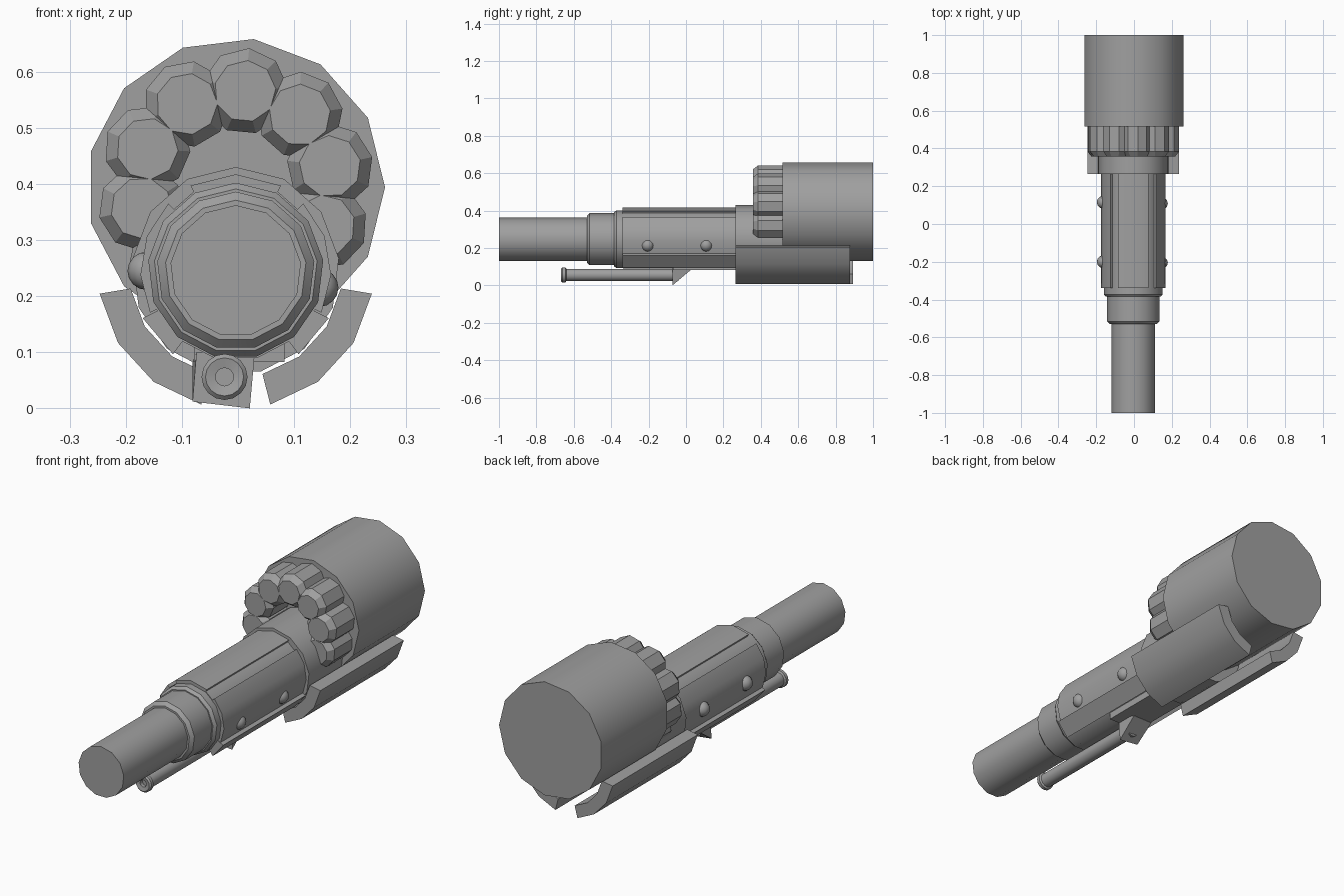
import bpy, bmesh, math

if "Cube" in bpy.data.objects:
    bpy.data.objects.remove(bpy.data.objects["Cube"])

CX, CZ = -0.004, 0.245          # barrel axis

metal = bpy.data.materials.new("grey_metal")
metal.diffuse_color = (0.35, 0.35, 0.35, 1)
metal.use_nodes = True
metal.node_tree.nodes["Principled BSDF"].inputs["Base Color"].default_value = metal.diffuse_color


def finish(name, bm):
    bmesh.ops.recalc_face_normals(bm, faces=bm.faces)
    mesh = bpy.data.meshes.new(name)
    bm.to_mesh(mesh)
    bm.free()
    mesh.materials.append(metal)
    ob = bpy.data.objects.new(name, mesh)
    bpy.context.collection.objects.link(ob)
    bpy.ops.object.select_all(action='DESELECT')
    ob.select_set(True)
    bpy.context.view_layer.objects.active = ob
    bpy.ops.object.shade_smooth_by_angle(angle=math.radians(30))
    return ob


def loft(name, loops):
    """Skin a row of equal loops and cap both ends."""
    bm = bmesh.new()
    rows = [[bm.verts.new(p) for p in loop] for loop in loops]
    for a, b in zip(rows, rows[1:]):
        for i in range(len(a)):
            j = (i + 1) % len(a)
            bm.faces.new((a[i], a[j], b[j], b[i]))
    bm.faces.new(rows[0])
    bm.faces.new(rows[-1][::-1])
    return finish(name, bm)


def polar(r, deg, cx=CX, cz=CZ):
    a = math.radians(deg)
    return cx + r * math.cos(a), cz + r * math.sin(a)


def lathe(name, profile, cx=CX, cz=CZ, sides=13, phase=90):
    """Turned part along y from (radius, y) pairs."""
    loops = []
    for r, y in profile:
        ring = [polar(r, phase + 360 * i / sides, cx, cz) for i in range(sides)]
        loops.append([(x, y, z) for x, z in ring])
    return loft(name, loops)


def prism(name, outline, y0, y1):
    return loft(name, [[(x, y, z) for x, z in outline] for y in (y0, y1)])


def arc_plate(name, r_in, r_out, a0, a1, steps, y0, y1):
    angles = [a0 + (a1 - a0) * i / steps for i in range(steps + 1)]
    outline = [polar(r_out, a) for a in angles] + [polar(r_in, a) for a in angles[::-1]]
    return prism(name, outline, y0, y1)


# Barrel, stepped sleeve, body core and rear collar
lathe("barrel", [(0.117, -1), (0.117, -0.5)])
lathe("sleeve", [(0.126, -0.53), (0.141, -0.515), (0.141, -0.38)])
lathe("sleeve_ring", [(0.146, -0.385), (0.157, -0.372), (0.157, -0.33)])
lathe("body_core", [(0.160, -0.338), (0.160, 0.30)])
lathe("rear_collar", [(0.185, 0.265), (0.185, 0.52)])

# Raised plates around the body
arc_plate("top_plate", 0.13, 0.172, 62, 118, 2, -0.34, 0.27)
for side in ("right", "left"):
    def m(a):
        return a if side == "right" else 180 - a
    arc_plate(side + "_plate", 0.13, 0.170, m(-26), m(45), 3, -0.34, 0.27)
    arc_plate(side + "_lower_plate", 0.13, 0.186, m(-53), m(-27), 1, -0.34, 0.27)
    # Curved lower shroud
    arc_plate(side + "_shroud", 0.19, 0.246, m(-75.5), m(-9.5), 3, 0.265,
              0.878 if side == "right" else 0.892)

# Round rivets on the sides
for side, x, z, ys in (("right", 0.145, 0.215, (-0.205, 0.108)),
                       ("left", -0.163, 0.245, (-0.2, 0.115))):
    for y in ys:
        bm = bmesh.new()
        bmesh.ops.create_uvsphere(bm, u_segments=12, v_segments=8, radius=0.034)
        bmesh.ops.translate(bm, verts=bm.verts, vec=(x, y, z))
        finish(side + "_rivet", bm)

# Rear drum and its ring of chamfered cells
DX, DZ = -0.004, 0.394
lathe("rear_drum", [(0.266, 0.515), (0.266, 1)], DX, DZ, 13, 0)
for k in range(10):
    a = 84.5 + 36 * k
    x, z = polar(0.172, a, DX, DZ)
    lathe("cell", [(0.055, 0.357), (0.077, 0.385), (0.077, 0.53)], x, z, 9, a)

# Rod slung under the barrel, with an open flanged tip
lathe("under_rod", [(0.016, -0.645), (0.016, -0.663), (0.034, -0.667), (0.041, -0.66),
                    (0.041, -0.645), (0.033, -0.64), (0.033, -0.04)], -0.024, 0.056, 16)

# Wedge bracket holding the rod, and the belly rail
front = [(-0.074, 0.10), (-0.081, 0.012), (0.021, 0.0), (0.030, 0.10)]
loft("rod_bracket", [[(x, -0.073, z) for x, z in front],
                     [(x, 0.025, max(z, 0.082)) for x, z in front]])
prism("belly_rail", [(-0.078, 0.083), (0.083, 0.083), (0.083, 0.13), (-0.078, 0.13)], -0.07, 0.27)
